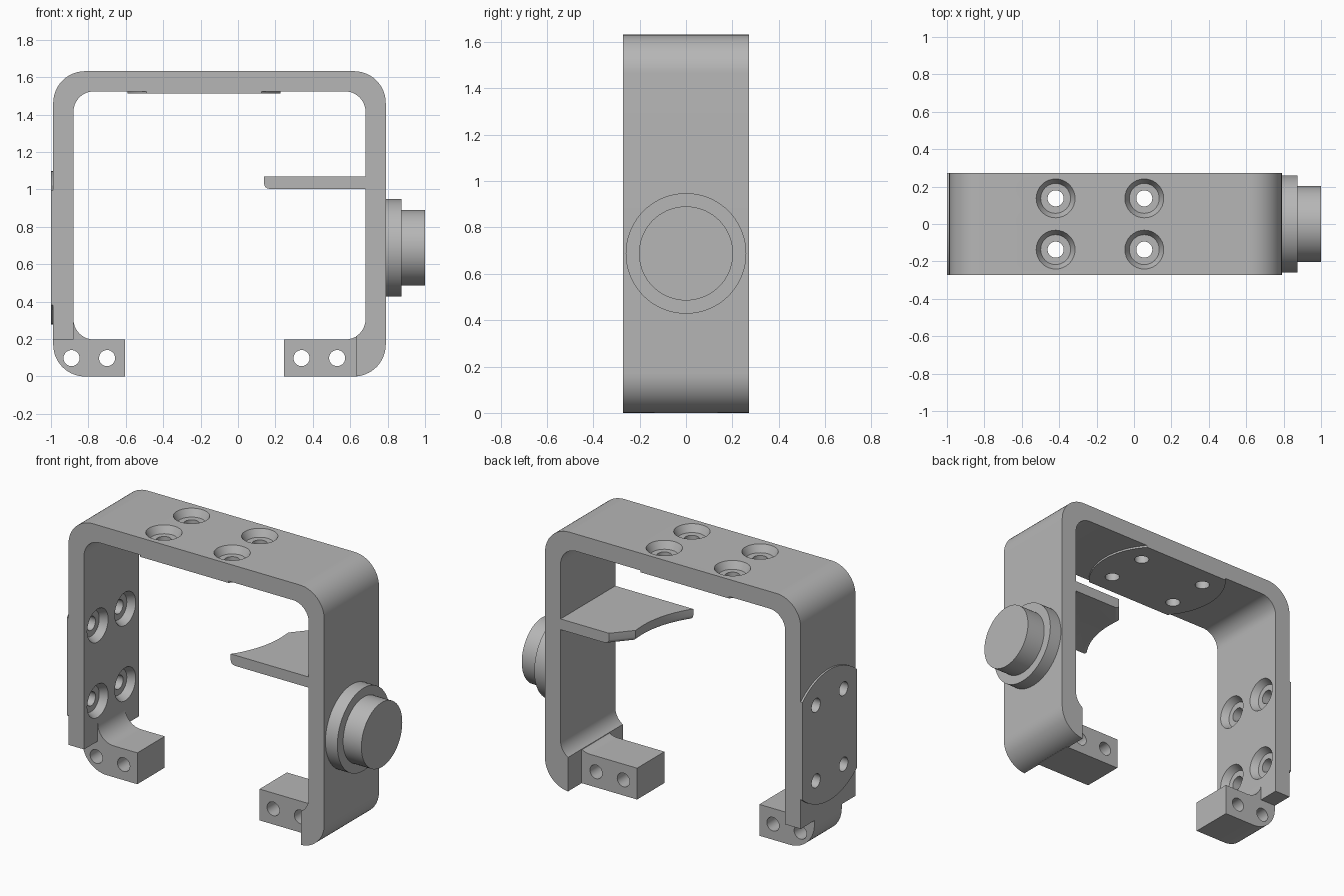
import bpy, bmesh, math
from mathutils import Matrix, Vector

cube = bpy.data.objects.get("Cube")
if cube:
    bpy.data.objects.remove(cube, do_unlink=True)

grey = bpy.data.materials.new("plain grey")
grey.use_nodes = True
colour = (0.47, 0.47, 0.47, 1)
grey.diffuse_color = colour
grey.node_tree.nodes["Principled BSDF"].inputs["Base Color"].default_value = colour

W = 0.272                       # half width of the band
L, R, TOP, T = -0.988, 0.79, 1.632, 0.108   # outer left, right, top, thickness
R_OUT, R_IN = 0.17, 0.11        # corner radii
LUG_H, LUG_W = 0.197, 0.136
AXLE_Z = 0.688


def finish(name, bm, smooth=True):
    bmesh.ops.recalc_face_normals(bm, faces=bm.faces)
    mesh = bpy.data.meshes.new(name)
    bm.to_mesh(mesh)
    bm.free()
    mesh.materials.append(grey)
    ob = bpy.data.objects.new(name, mesh)
    bpy.context.collection.objects.link(ob)
    return ob


def arc(cx, cz, r, a0, a1, n=14):
    angles = [math.radians(a0 + (a1 - a0) * i / n) for i in range(n + 1)]
    return [(cx + r * math.cos(a), cz + r * math.sin(a)) for a in angles]


def prism(name, pts, axis, lo, hi):
    """Extrude a flat outline along the given axis."""
    bm = bmesh.new()
    verts = []
    for u, v in pts:
        co = [u, v]
        co.insert(axis, lo)
        verts.append(bm.verts.new(co))
    face = bm.faces.new(verts)
    new = bmesh.ops.extrude_face_region(bm, geom=[face])["geom"]
    shift = Vector((0, 0, 0))
    shift[axis] = hi - lo
    bmesh.ops.translate(bm, vec=shift, verts=[g for g in new if isinstance(g, bmesh.types.BMVert)])
    return finish(name, bm)


def lathe(bm, profile, matrix, n=48):
    """Closed solid of revolution about local z from (radius, height) pairs."""
    rings = [[bm.verts.new(matrix @ Vector((x, y, h))) for x, y in arc(0, 0, r, 0, 360, n)[:-1]]
             for r, h in profile]
    bm.faces.new(rings[0])
    bm.faces.new(rings[-1])
    for a, b in zip(rings, rings[1:]):
        for i in range(n):
            j = (i + 1) % n
            bm.faces.new((a[i], a[j], b[j], b[i]))


def cut(parts, profile, matrices):
    """Subtract one lathed cutter per matrix from every part."""
    bm = bmesh.new()
    for m in matrices:
        lathe(bm, profile, m, 32)
    cutter = finish("hole_cutter", bm)
    cutter.hide_render = True
    for ob in parts:
        mod = ob.modifiers.new("holes", "BOOLEAN")
        mod.operation, mod.solver, mod.object = "DIFFERENCE", "EXACT", cutter
        bpy.context.view_layer.objects.active = ob
        bpy.ops.object.modifier_apply(modifier=mod.name)
    bpy.data.objects.remove(cutter, do_unlink=True)


# Bent band: left wall, top and right wall with its curled lower corner
lip = R - R_OUT + 0.01
fillet_x, fillet_z = R - T - R_IN, LUG_H + R_IN
outline = [(L, LUG_H)]
outline += arc(L + R_OUT, TOP - R_OUT, R_OUT, 180, 90)
outline += arc(R - R_OUT, TOP - R_OUT, R_OUT, 90, 0)
outline += arc(R - R_OUT, R_OUT, R_OUT, 0, -86)
lip_angle = -math.degrees(math.acos((lip - fillet_x) / R_IN))
outline += [(lip, 0)] + arc(fillet_x, fillet_z, R_IN, lip_angle, 0)
outline += arc(R - T - R_IN, TOP - T - R_IN, R_IN, 0, 90)
outline += arc(L + T + R_IN, TOP - T - R_IN, R_IN, 90, 180)
outline += [(L + T, LUG_H)]
band = prism("band", outline, 1, -W, W)

# Narrow clamp lugs at the feet
inner = L + T
left_lug = prism("left_lug",
                 arc(L + R_OUT, R_OUT, R_OUT, 180, 270) + [(-0.605, 0), (-0.605, LUG_H)]
                 + arc(inner + R_IN, fillet_z, R_IN, 270, 180) + [(inner, LUG_H), (L, LUG_H)],
                 1, -LUG_W, LUG_W)
right_lug = prism("right_lug",
                  [(0.245, 0), (lip + 0.01, 0), (lip + 0.01, LUG_H + 0.01)]
                  + arc(fillet_x, fillet_z, R_IN, -60, -90, 6) + [(0.245, LUG_H)],
                  1, -LUG_W, LUG_W)

# Thin round pads trimmed to the band width
PAD_R = 0.41
trim = math.degrees(math.asin(W / PAD_R))


def pad_outline(cx, cz):
    return arc(cx, cz, PAD_R, -trim, trim, 24) + arc(cx, cz, PAD_R, 180 - trim, 180 + trim, 24)


PAD_X = -0.182
top_pad = prism("top_pad", pad_outline(PAD_X, 0), 2, TOP - T - 0.012, TOP - T)
side_pad = prism("side_pad", [(v, u) for u, v in pad_outline(AXLE_Z, 0)], 0, -1.0, L)

# Countersunk screw holes, drilled through band and pad
screw = [(0.11, -0.01), (0.104, 0), (0.08, 0.045), (0.043, 0.045), (0.043, 0.2)]
spots = [(a, b) for a in (-0.237, 0.237) for b in (-0.137, 0.137)]
flip = Matrix.Rotation(math.pi, 4, "X")
cut([band, top_pad], screw,
    [Matrix.Translation((PAD_X + a, b, TOP)) @ flip for a, b in spots])
toward_left = Matrix.Rotation(-math.pi / 2, 4, "Y")
cut([band, side_pad], screw,
    [Matrix.Translation((inner, b, AXLE_Z + a)) @ toward_left for a, b in spots])

# Pin holes through the lugs
along_y = Matrix.Rotation(math.pi / 2, 4, "X")
pin = [(0.043, -0.4), (0.043, 0.4)]
for lug, xs in ((left_lug, (-0.89, -0.70)), (right_lug, (0.34, 0.53))):
    cut([lug], pin, [Matrix.Translation((x, 0, 0.098)) @ along_y for x in xs])

# Stepped round boss on the outside of the right wall
bm = bmesh.new()
lathe(bm, [(0.26, 0), (0.26, 0.083), (0.203, 0.083), (0.203, 0.21)],
      Matrix.Translation((R, 0, AXLE_Z)) @ Matrix.Rotation(math.pi / 2, 4, "Y"), 72)
boss = finish("boss", bm)

# Shelf with a scooped free end
tip, bend, heel = Vector((0.14, -W)), Vector((0.27, -0.08)), Vector((0.243, 0.152))
scoop = []
for i in range(13):
    t = i / 12
    scoop.append(tuple(tip * (1 - t) ** 2 + bend * 2 * t * (1 - t) + heel * t * t))
wall = R - T
shelf = prism("shelf", [(wall, -W)] + scoop + [(0.345, W), (wall, W)], 2, 1.003, 1.07)
bm = bmesh.new()
bm.from_mesh(shelf.data)
free_edges = [e for e in bm.edges
              if all(v.co.z < 1.01 and v.co.x < 0.4 for v in e.verts)]
bmesh.ops.bevel(bm, geom=free_edges, offset=0.025, segments=4, affect="EDGES", profile=0.5)
bm.to_mesh(shelf.data)
bm.free()

# Smooth the curved walls, keep the sharp edges
for ob in (band, left_lug, right_lug, top_pad, side_pad, boss, shelf):
    bpy.ops.object.select_all(action="DESELECT")
    ob.select_set(True)
    bpy.context.view_layer.objects.active = ob
    bpy.ops.object.shade_smooth_by_angle(angle=math.radians(25))
